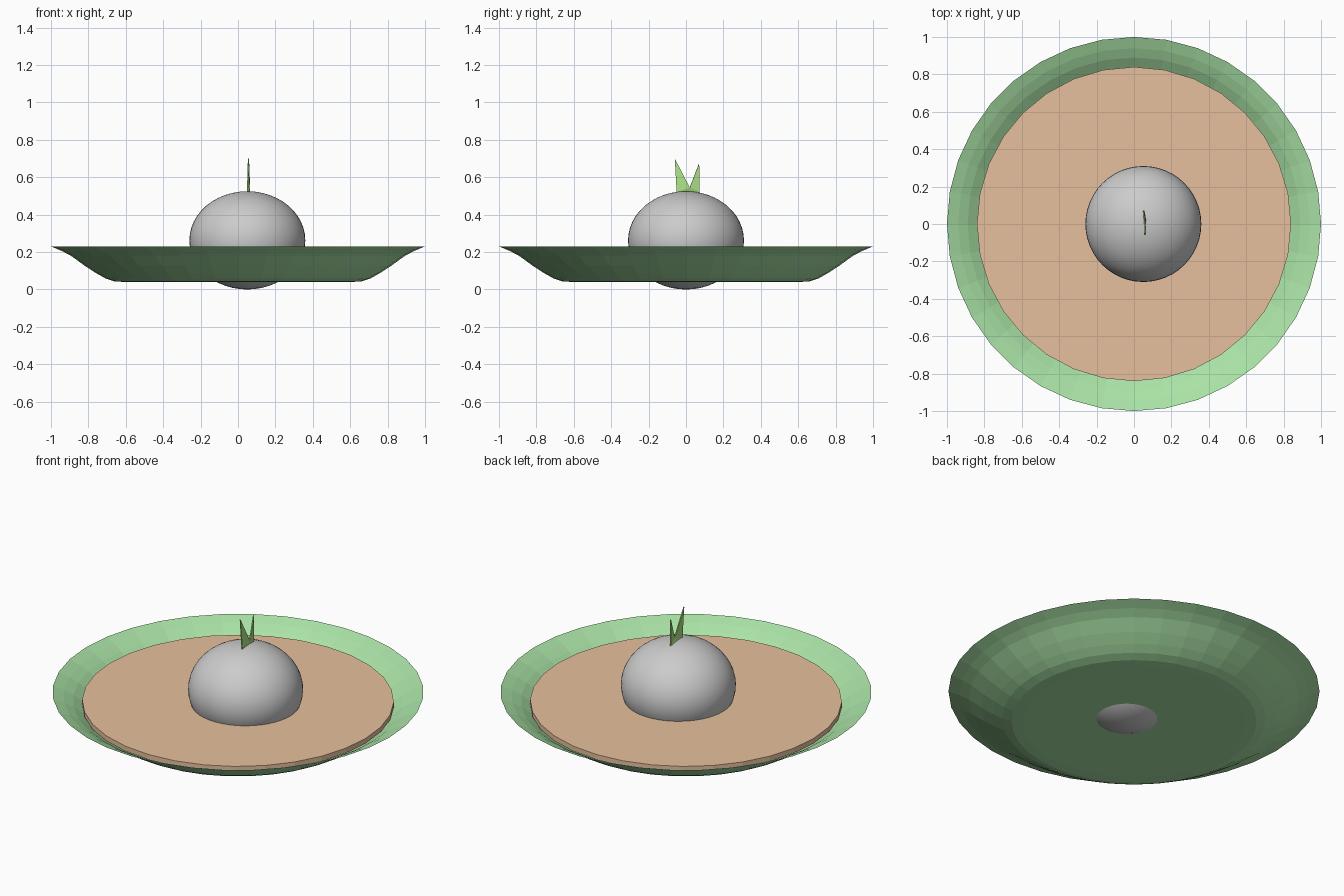
import bpy, bmesh
from math import sin, cos, pi

if "Cube" in bpy.data.objects:
    bpy.data.objects.remove(bpy.data.objects["Cube"])


def material(name, rgb):
    m = bpy.data.materials.new(name)
    m.diffuse_color = (*rgb, 1)
    m.use_nodes = True
    m.node_tree.nodes["Principled BSDF"].inputs["Base Color"].default_value = m.diffuse_color
    return m


def mesh_object(name, bm, mat=None):
    mesh = bpy.data.meshes.new(name)
    bm.to_mesh(mesh)
    bm.free()
    ob = bpy.data.objects.new(name, mesh)
    bpy.context.collection.objects.link(ob)
    if mat:
        mesh.materials.append(mat)
    return ob


def lathe(name, profile, sides, mat):
    # profile runs outward and upward; the centre is closed with one flat face
    bm = bmesh.new()
    rings = [[bm.verts.new((r * cos(2 * pi * i / sides), r * sin(2 * pi * i / sides), z))
              for i in range(sides)] for r, z in profile]
    bm.faces.new(rings[0][::-1])
    for a, b in zip(rings, rings[1:]):
        for i in range(sides):
            j = (i + 1) % sides
            bm.faces.new((a[i], a[j], b[j], b[i]))
    return mesh_object(name, bm, mat)


# Shallow flared plate
green = material("plate_green", (0.40, 0.76, 0.38))
lathe("plate", [(0.60, 0.04), (0.66, 0.043), (0.71, 0.06), (0.76, 0.088),
                (0.82, 0.127), (0.89, 0.178), (0.94, 0.205), (1.0, 0.23)], 36, green)

# Sauce disc
bpy.ops.mesh.primitive_cylinder_add(vertices=32, radius=0.84, depth=0.03,
                                    location=(0, 0, 0.165))
sauce = bpy.context.object
sauce.name = "sauce"
sauce.data.materials.append(material("sauce_brown", (0.80, 0.53, 0.34)))

# Squashed ball of food
bpy.ops.mesh.primitive_uv_sphere_add(segments=48, ring_count=24, radius=1,
                                     location=(0.05, 0, 0.2625))
ball = bpy.context.object
ball.name = "dumpling"
ball.scale = (0.31, 0.31, 0.2625)
bpy.ops.object.shade_smooth()

# Two pointed garnish leaves joined at the base
leaf = material("leaf_green", (0.42, 0.78, 0.24))
bm = bmesh.new()
lower_front, lower_mid, lower_back, notch, tip_front, tip_back = [
    bm.verts.new(p) for p in (
        (0.061, -0.05, 0.52), (0.055, 0.015, 0.52), (0.052, 0.073, 0.52),
        (0.062, 0.02, 0.545), (0.056, -0.06, 0.70), (0.053, 0.07, 0.675))]
bm.faces.new((lower_front, lower_mid, notch))
bm.faces.new((lower_mid, lower_back, notch))
bm.faces.new((lower_front, notch, tip_front))
bm.faces.new((notch, lower_back, tip_back))
garnish = mesh_object("garnish_leaves", bm, leaf)
thick = garnish.modifiers.new("thickness", "SOLIDIFY")
thick.thickness = 0.006
thick.offset = 0
